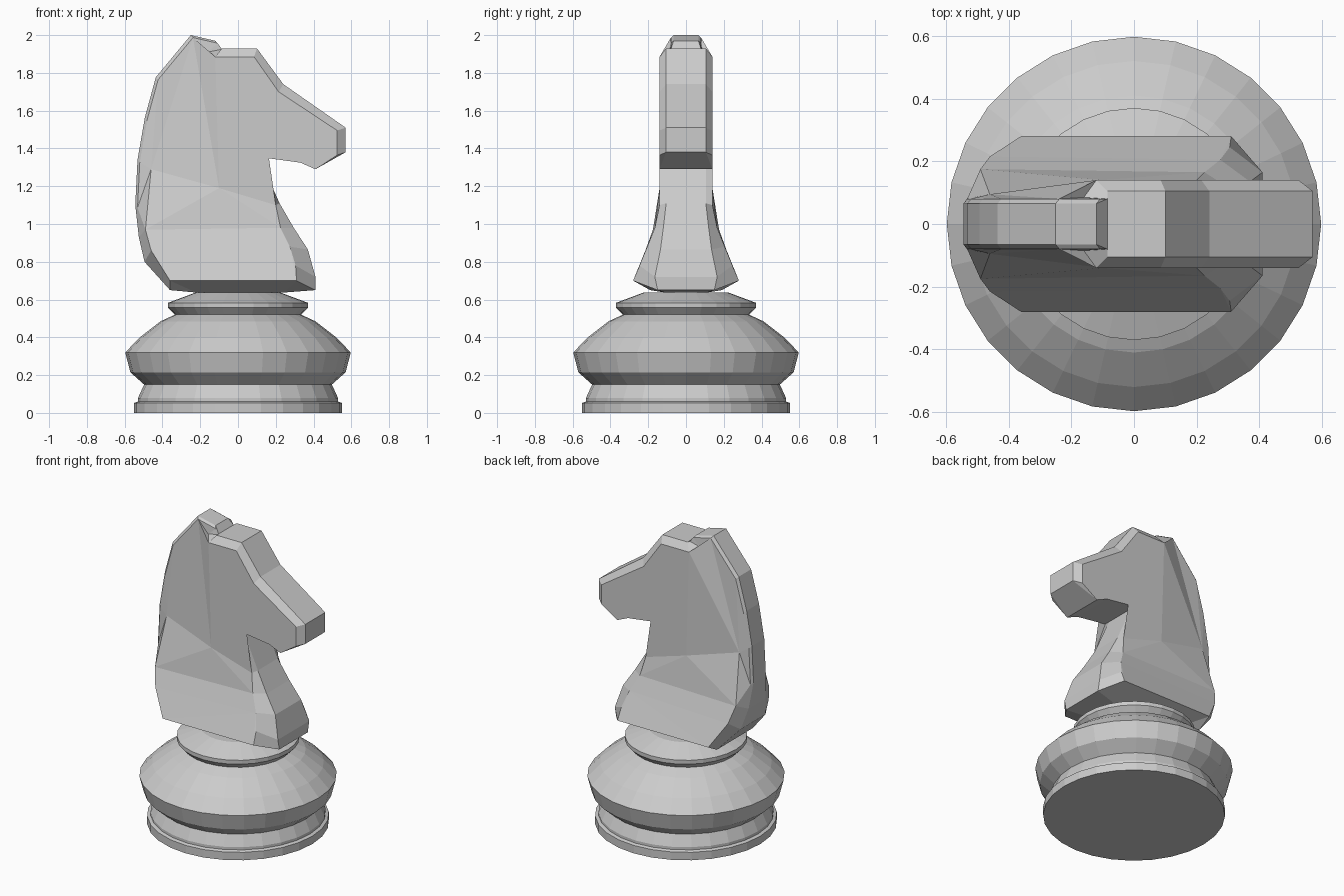
import bpy, bmesh, math

if "Cube" in bpy.data.objects:
    bpy.data.objects.remove(bpy.data.objects["Cube"])


def make_object(name, bm):
    bmesh.ops.recalc_face_normals(bm, faces=bm.faces)
    mesh = bpy.data.meshes.new(name)
    bm.to_mesh(mesh)
    bm.free()
    obj = bpy.data.objects.new(name, mesh)
    bpy.context.collection.objects.link(obj)
    return obj


def lathe(name, profile, sides):
    bm = bmesh.new()
    rings = []
    for r, z in profile:
        rings.append([bm.verts.new((r * math.cos(2 * math.pi * i / sides),
                                    r * math.sin(2 * math.pi * i / sides), z))
                      for i in range(sides)])
    for a, b in zip(rings, rings[1:]):
        for i in range(sides):
            j = (i + 1) % sides
            bm.faces.new((a[i], a[j], b[j], b[i]))
    bm.faces.new(rings[0])
    bm.faces.new(rings[-1])
    return make_object(name, bm)


# Turned pedestal
lathe("pedestal", [(.55, 0), (.55, .053), (.53, .06), (.53, .078), (.497, .15),
                   (.57, .215), (.597, .32), (.52, .40), (.41, .485), (.335, .52),
                   (.37, .557), (.37, .583), (.225, .637)], 28)

# Horse outline: each station is (outer x, z, half width), (inner x, z, half width)
mane = [(-.544, 1.1), (-.532, 1.34), (-.493, 1.565), (-.435, 1.777),
        (-.25, 2.0), (-.12, 1.97)]
ring = [((x, z, .065), (x + .012, z - .013, .08)) for x, z in mane]
# head and muzzle
ring += [((-.085, 1.925, .08), (-.16, 1.91, .085)),
         ((-.085, 1.93, .105), (-.12, 1.885, .14)),
         ((.10, 1.93, .105), (.085, 1.885, .14)),
         ((.24, 1.74, .105), (.215, 1.70, .14)),
         ((.57, 1.51, .105), (.525, 1.495, .14)),
         ((.57, 1.38, .105), (.525, 1.365, .14)),
         ((.41, 1.29, .14), (.41, 1.29, .14)),
         ((.33, 1.325, .14), (.33, 1.325, .14)),
         ((.11, 1.355, .105), (.11, 1.355, .14))]
# chest, underside and lower back
ring += [((.22, 1.11, .105), (.20, 1.10, .14)),
         ((.295, .98, .12), (.225, .98, .165)),
         ((.37, .865, .135), (.275, .88, .205)),
         ((.41, .72, .165), (.305, .78, .245)),
         ((.41, .65, .15), (.31, .70, .28)),
         ((.24, .637, .11), (.31, .70, .28)),
         ((-.22, .637, .11), (-.36, .70, .28)),
         ((-.36, .65, .19), (-.36, .70, .28)),
         ((-.495, .80, .13), (-.46, .86, .215)),
         ((-.525, .93, .09), (-.49, .97, .175))]

bm = bmesh.new()
cache = {}


def vert(p, side):
    co = (p[0], p[2] * side, p[1])
    key = tuple(round(c, 4) for c in co)
    if key not in cache:
        cache[key] = bm.verts.new(co)
    return cache[key]


def face(*verts):
    unique = list(dict.fromkeys(verts))
    if len(unique) > 2:
        bm.faces.new(unique)


mid, back = (-.10, 1.19, .14), (-.46, 1.29, .095)
inner = [r[1] for r in ring]
# Side panels: neck, head, then the flared shoulder
panels = [inner[0:8] + [mid, back],
          inner[7:16] + [mid],
          [back, mid, inner[15], inner[16], inner[24]],
          [inner[24], inner[16], inner[17], inner[23]],
          [inner[23], inner[17], inner[18], inner[19], inner[22]],
          [inner[0], back, inner[24]]]
for side in (1, -1):
    for p in panels:
        face(*[vert(q, side) for q in p])
for i, (o1, i1) in enumerate(ring):
    o2, i2 = ring[(i + 1) % len(ring)]
    # rim across the thickness, and a bevel on each side
    face(vert(o1, 1), vert(o2, 1), vert(o2, -1), vert(o1, -1))
    for side in (1, -1):
        face(vert(o1, side), vert(o2, side), vert(i2, side), vert(i1, side))
bmesh.ops.triangulate(bm, faces=[f for f in bm.faces if len(f.verts) > 4])
make_object("horse_head", bm)
